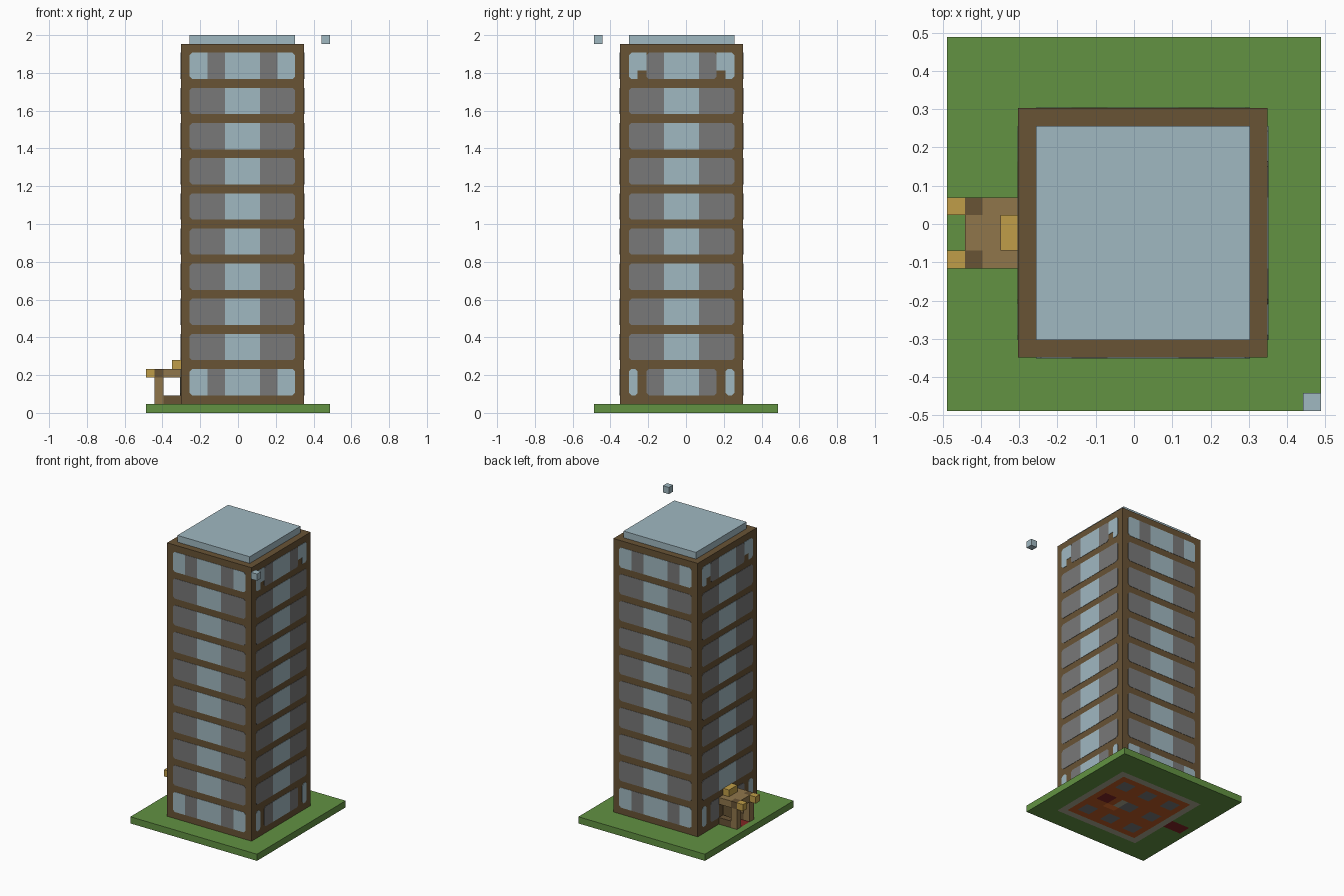
import bpy
import bmesh

if "Cube" in bpy.data.objects:
    bpy.data.objects.remove(bpy.data.objects["Cube"])

V = 2 / 43          # one block
HALF = 10.5         # half the plot, in blocks


def linear(c):
    c /= 255
    return c / 12.92 if c <= 0.04045 else ((c + 0.055) / 1.055) ** 2.4


def material(name, *rgb):
    m = bpy.data.materials.new(name)
    col = [linear(c) for c in rgb] + [1]
    m.diffuse_color = col
    m.use_nodes = True
    m.node_tree.nodes["Principled BSDF"].inputs["Base Color"].default_value = col
    return m


TIMBER = material("dark_timber", 104, 83, 53)
PLANK = material("light_planks", 144, 118, 75)
GREY = material("grey_panel", 120, 120, 120)
GLASS = material("pale_blue_glass", 160, 184, 193)
GRASS = material("grass_green", 98, 146, 66)
GOLD = material("lamp_gold", 192, 158, 72)
RED = material("carpet_red", 130, 38, 36)
RUST = material("rust_floor", 190, 92, 36)
STONE = material("pale_stone", 172, 168, 145)
ORANGE = material("bright_orange", 235, 115, 45)


def add_object(name, bm, mats):
    me = bpy.data.meshes.new(name)
    bm.to_mesh(me)
    bm.free()
    for m in mats:
        me.materials.append(m)
    ob = bpy.data.objects.new(name, me)
    bpy.context.collection.objects.link(ob)
    return ob


def block(name, x, y, z, mat):
    """Box given by block index ranges."""
    bm = bmesh.new()
    bmesh.ops.create_cube(bm, size=1)
    for v in bm.verts:
        v.co.x = (x[v.co.x > 0] - HALF) * V
        v.co.y = (y[v.co.y > 0] - HALF) * V
        v.co.z = z[v.co.z > 0] * V
    return add_object(name, bm, [mat])


# Ground slab, with the floor plan coloured per block
GROUND = [GRASS, STONE, RUST, GREY, RED, ORANGE]


def ground_colour(i, j):
    if 1 <= i <= 3 and 9 <= j <= 10:
        return RED                                # porch carpet
    if not (4 <= i <= 17 and 3 <= j <= 16):
        return GRASS
    if i in (4, 17) or j in (3, 16):
        return STONE
    if i in (14, 15) and j in (9, 10):
        return RED
    if i in (12, 13) and j == 8:
        return ORANGE
    if i == 12 and j in (9, 10):
        return STONE
    if i % 4 in (2, 3) and j % 4 in (1, 2):
        return GREY
    return RUST


bm = bmesh.new()
bmesh.ops.create_grid(bm, x_segments=21, y_segments=21, size=HALF * V)
for f in bm.faces:
    c = f.calc_center_median()
    f.material_index = GROUND.index(
        ground_colour(int(c.x / V + HALF), int(c.y / V + HALF)))
ground = add_object("ground_slab", bm, GROUND)
solid = ground.modifiers.new("thickness", "SOLIDIFY")
solid.thickness = V
solid.offset = 1

# Tower, roof and floating corner block
block("tower_wall", (4, 18), (3, 17), (1, 42), TIMBER)
block("roof_slab", (5, 17), (4, 16), (42, 43), GLASS)
block("floating_block", (20, 21), (0, 1), (42, 43), GLASS)


# Window bands: panes are thin plates, with clipped outer corners
PANES = [GLASS, GREY]
CUT = 0.28


def pane(bm, place, a, b, z0, z1, mat, clip_a=False, clip_b=False):
    pts = []
    for t, z, clip, ds, dz in ((a, z0, clip_a, 1, 1), (b, z0, clip_b, -1, 1),
                               (b, z1, clip_b, -1, -1), (a, z1, clip_a, 1, -1)):
        if not clip:
            pts.append((t, z))
            continue
        corner = [(t, z + dz * CUT), (t + ds * CUT, z)]
        if ds * dz < 0:
            corner.reverse()
        pts += corner
    f = bm.faces.new([bm.verts.new(place(t, z)) for t, z in pts])
    f.material_index = PANES.index(mat)


def band(bm, place, start, z, widths):
    """Row of panes alternating in colour; the middle one is glass."""
    t, last = start, len(widths) - 1
    for n, w in enumerate(widths):
        mat = GLASS if n % 2 == last // 2 % 2 else GREY
        pane(bm, place, t, t + w, z, z + 3, mat, n == 0, n == last)
        t += w


def wall_windows(name, place, start, side, door=False):
    bm = bmesh.new()
    for floor in range(10):
        z = 2 + 4 * floor
        if floor in (0, 9) and not side:
            band(bm, place, start, z, (2, 2, 4, 2, 2))
        elif floor == 9:
            band(bm, place, start + 2, z, (2, 4, 2))
            for a, b, inner in ((0, 1, 1), (11, 12, 10)):
                left = a == 0
                pane(bm, place, start + a, start + b, z, z + 3, GLASS, left, not left)
                pane(bm, place, start + inner, start + inner + 1, z + 1, z + 3, GLASS)
        elif floor == 0:
            for a in (0, 11):
                pane(bm, place, start + a, start + a + 1, z, z + 3, GLASS, True, True)
            if door:
                for a in (2, 8):
                    pane(bm, place, start + a, start + a + 2, z, z + 3, GREY, a == 2, a == 8)
            else:
                band(bm, place, start + 2, z, (2, 4, 2))
        else:
            band(bm, place, start, z, (4, 4, 4))
    ob = add_object(name, bm, PANES)
    m = ob.modifiers.new("thickness", "SOLIDIFY")
    m.thickness = 0.004
    m.offset = 0


def on_y(j):
    return lambda t, z: ((t - HALF) * V, (j - HALF) * V, z * V)


def on_x(i):
    return lambda t, z: ((i - HALF) * V, (t - HALF) * V, z * V)


wall_windows("front_windows", on_y(3), 5, False)
wall_windows("back_windows", on_y(17), 5, False)
wall_windows("left_windows", on_x(18), 4, True)
wall_windows("right_windows", on_x(4), 4, True, door=True)

# Porch on the right wall
block("porch_roof", (2, 4), (8, 12), (4, 5), PLANK)
block("porch_lintel", (1, 2), (9, 11), (4, 5), PLANK)
block("porch_door", (3.9, 4), (9, 11), (1, 4), PLANK)
block("door_lamp", (3, 4), (9, 11), (5, 6), GOLD)
for label, j in (("front", 8), ("back", 11)):
    row = (j, j + 1)
    block(label + "_porch_post", (1, 2), row, (1, 4), PLANK)
    block(label + "_post_cap", (1, 2), row, (4, 5), TIMBER)
    block(label + "_porch_rail", (2, 4), row, (1, 2), TIMBER)
    block(label + "_porch_lamp", (0, 1), row, (4, 5), GOLD)
